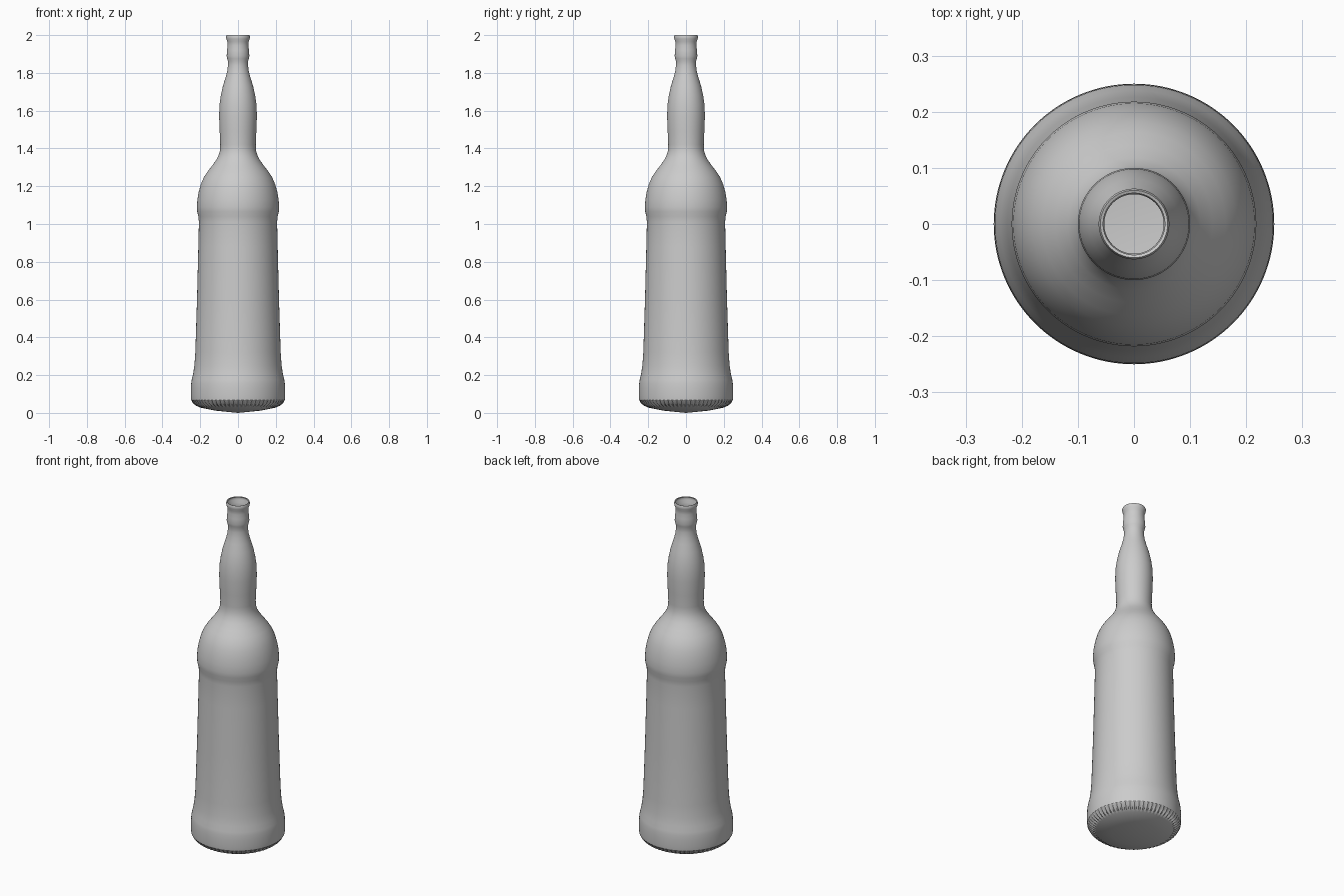
import bpy, bmesh, math

# plain grey surface
grey = bpy.data.materials.new("grey")
grey.diffuse_color = (0.6, 0.6, 0.6, 1)

# bottle outline as (radius, height), from lip to base
profile = [(.055, 1.998), (.060, 2.0), (.063, 1.992), (.062, 1.98), (.056, 1.965),
           (.055, 1.945), (.058, 1.92), (.060, 1.89), (.057, 1.875), (.053, 1.86),
           (.053, 1.84), (.057, 1.81), (.066, 1.775), (.080, 1.73), (.091, 1.68),
           (.098, 1.63), (.100, 1.57), (.097, 1.49), (.094, 1.42), (.095, 1.39),
           (.104, 1.36), (.118, 1.335), (.140, 1.305), (.163, 1.275), (.182, 1.245),
           (.197, 1.21), (.208, 1.17), (.215, 1.13), (.218, 1.09), (.216, 1.065),
           (.210, 1.04), (.207, 1.01), (.210, .88), (.217, .6), (.226, .32),
           (.231, .25), (.238, .205), (.245, .175), (.248, .155), (.249, .13),
           (.250, .09), (.248, .068), (.238, .05), (.222, .038), (.200, .028), (.12, .012)]
BUMPS = 64
N = BUMPS * 2

bm = bmesh.new()
rings = []
for r, z in profile:
    ring = []
    for i in range(N):
        a = math.tau * i / N
        # small grip notches round the base edge
        k = 0.005 if (i % 2 and .03 < z < .06) else 0
        ring.append(bm.verts.new(((r - k) * math.cos(a), (r - k) * math.sin(a), z + k)))
    rings.append(ring)
for up, lo in zip(rings, rings[1:]):
    for i in range(N):
        j = (i + 1) % N
        bm.faces.new((lo[i], lo[j], up[j], up[i]))

# shallow pointed underside
tip = bm.verts.new((0, 0, 0))
last = rings[-1]
for i in range(N):
    bm.faces.new((tip, last[(i + 1) % N], last[i]))

me = bpy.data.meshes.new("bottle")
bm.to_mesh(me)
bm.free()
me.materials.append(grey)
bottle = bpy.data.objects.new("bottle", me)
bpy.context.collection.objects.link(bottle)
bpy.context.view_layer.objects.active = bottle
bottle.select_set(True)
bpy.ops.object.shade_smooth_by_angle(angle=math.radians(35))
